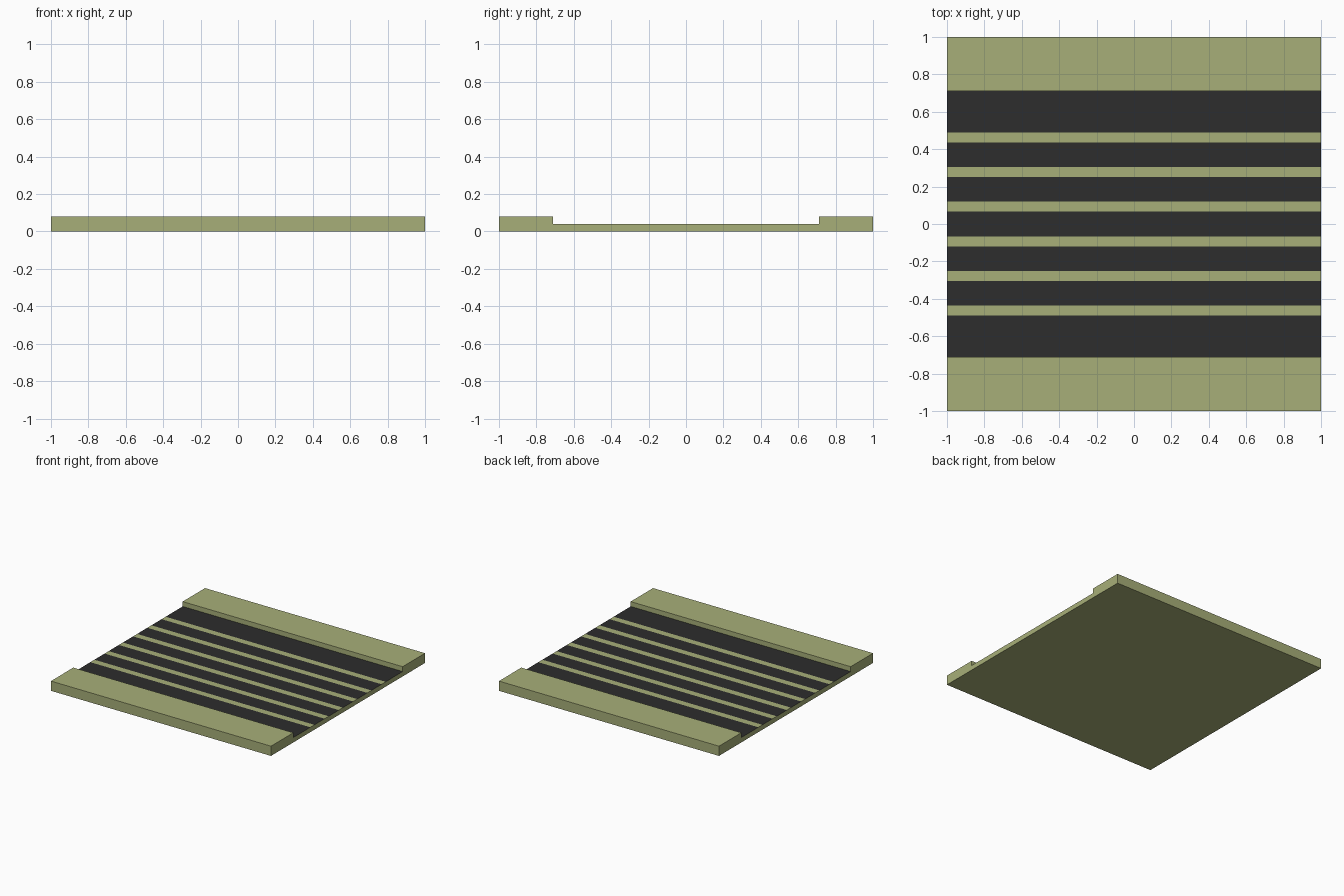
import bpy, bmesh

if "Cube" in bpy.data.objects:
    bpy.data.objects.remove(bpy.data.objects["Cube"])

HALF = 1.0        # half length and half width of the tile
KERB_Y = 0.71     # inner edge of the pavements
KERB_Z, ROAD_Z = 0.08, 0.04
STRIPE_W, STRIPE_STEP, STRIPES = 0.053, 0.185, 6


def material(name, rgb):
    m = bpy.data.materials.new(name)
    m.diffuse_color = (*rgb, 1)
    m.use_nodes = True
    m.node_tree.nodes["Principled BSDF"].inputs["Base Color"].default_value = m.diffuse_color
    return m


# Cross-section: two raised pavements with the lower road between them,
# the road split along y where the crossing stripes begin and end
stripe_edges = []
for i in range(STRIPES):
    c = (i - (STRIPES - 1) / 2) * STRIPE_STEP
    stripe_edges += [c - STRIPE_W / 2, c + STRIPE_W / 2]
road_ys = [-KERB_Y] + stripe_edges + [KERB_Y]

profile = [(-HALF, 0), (HALF, 0), (HALF, KERB_Z), (KERB_Y, KERB_Z)]
first_road = len(profile)
profile += [(y, ROAD_Z) for y in reversed(road_ys)]
profile += [(-KERB_Y, KERB_Z), (-HALF, KERB_Z)]

# Extrude the section along x, giving the tarmac strips the dark material
bm = bmesh.new()
left = [bm.verts.new((-HALF, y, z)) for y, z in profile]
right = [bm.verts.new((HALF, y, z)) for y, z in profile]
bm.faces.new(left)
bm.faces.new(right)
n = len(profile)
for i in range(n):
    j = (i + 1) % n
    f = bm.faces.new((left[i], left[j], right[j], right[i]))
    k = i - first_road
    if 0 <= k < len(road_ys) - 1 and k % 2 == 0:
        f.material_index = 1
bmesh.ops.recalc_face_normals(bm, faces=bm.faces)

mesh = bpy.data.meshes.new("road_crossing_tile")
bm.to_mesh(mesh)
bm.free()
mesh.materials.append(material("pale_green", (0.39, 0.43, 0.19)))
mesh.materials.append(material("tarmac", (0.026, 0.026, 0.026)))
tile = bpy.data.objects.new("road_crossing_tile", mesh)
bpy.context.collection.objects.link(tile)
